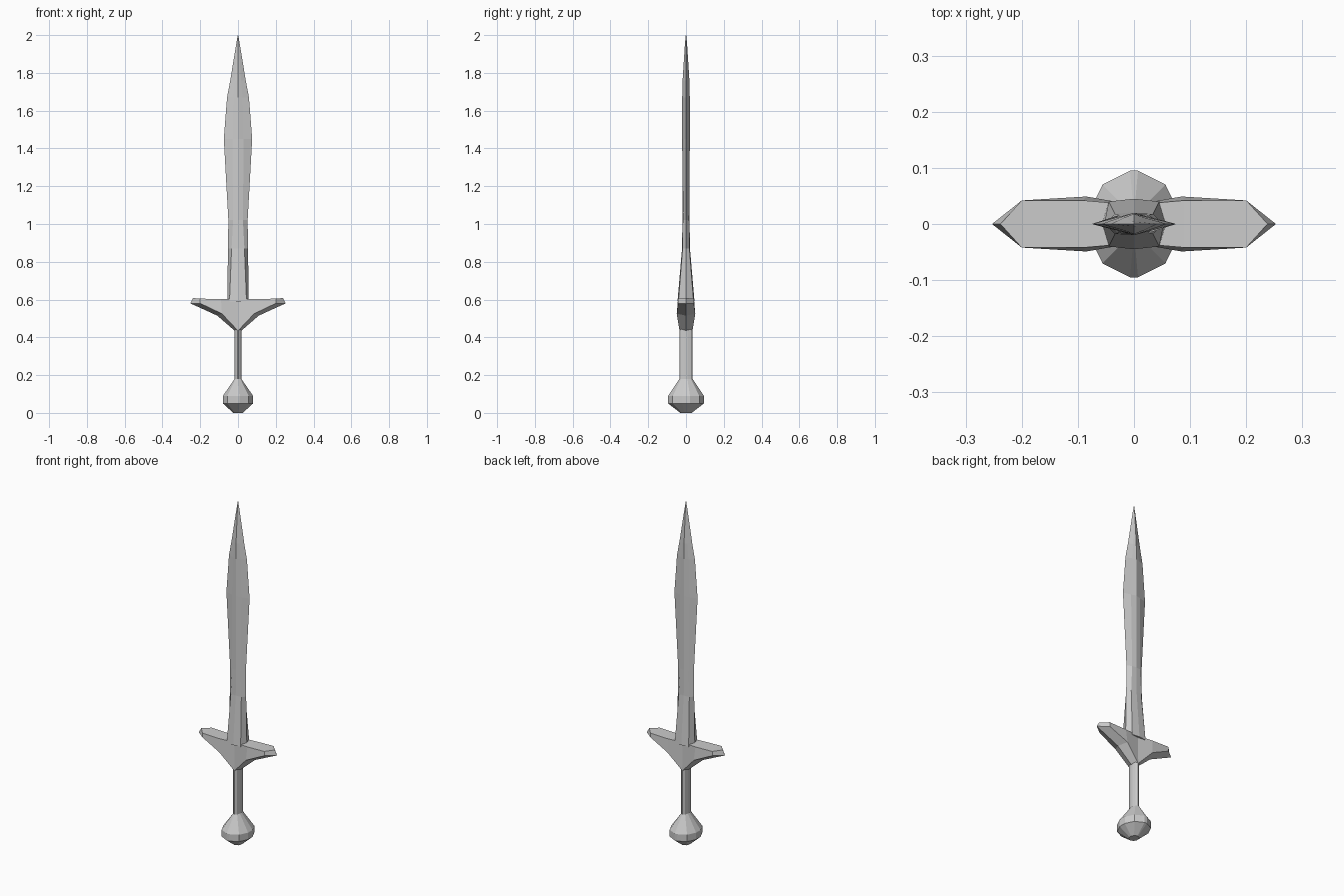
import bpy, bmesh

if "Cube" in bpy.data.objects:
    bpy.data.objects.remove(bpy.data.objects["Cube"])


def loft(name, rings):
    """Skin a stack of equal-length closed rings and cap both ends."""
    bm = bmesh.new()
    loops = [[bm.verts.new(p) for p in ring] for ring in rings]
    n = len(loops[0])
    for a, b in zip(loops, loops[1:]):
        for i in range(n):
            j = (i + 1) % n
            bm.faces.new((a[i], a[j], b[j], b[i]))
    bm.faces.new(loops[0][::-1])
    bm.faces.new(loops[-1])
    bmesh.ops.remove_doubles(bm, verts=bm.verts, dist=1e-5)
    bmesh.ops.recalc_face_normals(bm, faces=bm.faces)
    mesh = bpy.data.meshes.new(name)
    bm.to_mesh(mesh)
    bm.free()
    obj = bpy.data.objects.new(name, mesh)
    bpy.context.collection.objects.link(obj)
    return obj


def twelve_sided(z, hx, hy):
    """Faceted oval with narrow front and back strips."""
    q = [(1, .22), (.7, .74), (.09, 1)]
    pts = q + [(-x, y) for x, y in q[::-1]]
    pts += [(-x, -y) for x, y in pts]
    return [(x * hx, y * hy, z) for x, y in pts]


def blade_ring(z, edge, fx, fy, ridge):
    """Eight-sided blade section: sharp edges, bevels, central ridge."""
    return [(edge, 0, z), (fx, fy, z), (0, ridge, z), (-fx, fy, z),
            (-edge, 0, z), (-fx, -fy, z), (0, -ridge, z), (fx, -fy, z)]


# Pommel
loft("pommel", [twelve_sided(*r) for r in [
    (0, .025, .03), (.05, .08, .095), (.09, .08, .095), (.18, .018, .035)]])

# Grip
loft("grip", [twelve_sided(z, .018, .035) for z in (.18, .46)])

# Crossguard: flat top, front and back faces, keel underneath
# (x of top, top z, side x, side y, side z, keel x, keel z)
half = [
    (.238, .608, .253, 0, .58, .253, .58),
    (.2, .605, .2, .042, .58, .213, .562),
    (.09, .602, .085, .049, .525, .11, .515),
    (0, .602, 0, .034, .435, .02, .437),
]


def guard_ring(tx, tz, sx, sy, sz, kx, kz, s):
    ty = min(sy, .042)
    return [(s * tx, -ty, tz), (s * sx, -sy, sz), (s * kx, 0, kz),
            (s * sx, sy, sz), (s * tx, ty, tz)]


mid = (0, .602, 0, .034, .435, 0, .437)
rings = ([guard_ring(*h, 1) for h in half] + [guard_ring(*mid, 1)]
         + [guard_ring(*h, -1) for h in half[::-1]])
loft("crossguard", rings)

# Leaf-shaped blade
loft("blade", [blade_ring(*r) for r in [
    (.59, .057, .045, .04, .045),
    (.87, .053, .034, .018, .021),
    (1.02, .051, .026, .016, .019),
    (1.45, .075, .03, .012, .02),
    (1.67, .058, .024, .012, .02),
    (1.76, .041, .016, .012, .018),
    (1.95, .01, .004, .004, .006),
    (2.0, .001, .0005, .0005, .001)]])
